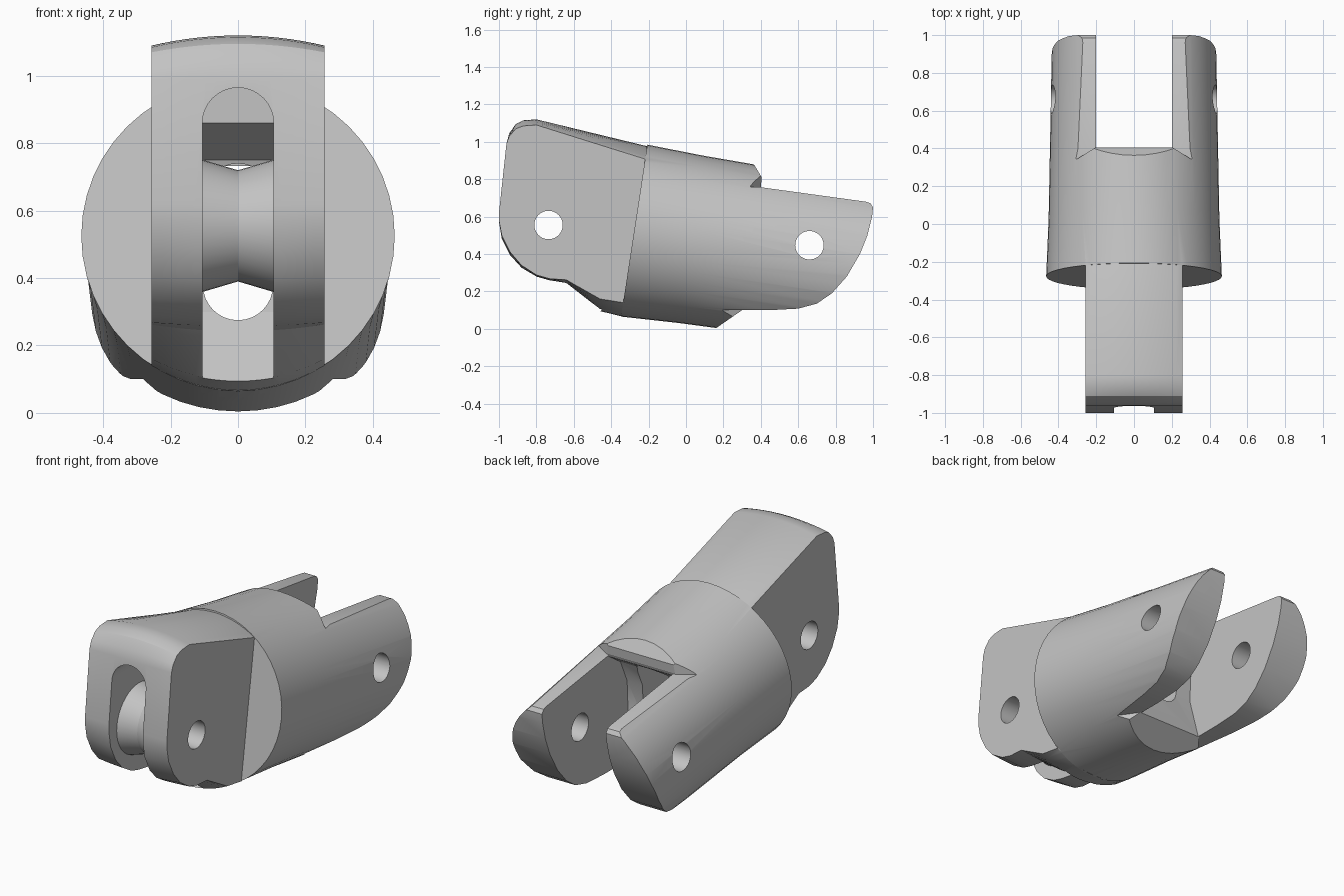
import bpy, bmesh, math
from mathutils import Matrix, Vector

if "Cube" in bpy.data.objects:
    bpy.data.objects.remove(bpy.data.objects["Cube"])

grey = bpy.data.materials.new("plain grey")
grey.use_nodes = True
grey.diffuse_color = (0.55, 0.55, 0.55, 1)
grey.node_tree.nodes["Principled BSDF"].inputs["Base Color"].default_value = grey.diffuse_color


def loft(name, rings):
    """Skin a list of equal-length closed rings and cap both ends."""
    bm = bmesh.new()
    rows = [[bm.verts.new(p) for p in ring] for ring in rings]
    n = len(rows[0])
    for a, b in zip(rows, rows[1:]):
        for i in range(n):
            bm.faces.new((a[i], a[(i + 1) % n], b[(i + 1) % n], b[i]))
    bm.faces.new(rows[0])
    bm.faces.new(rows[-1])
    bmesh.ops.recalc_face_normals(bm, faces=bm.faces[:])
    mesh = bpy.data.meshes.new(name)
    bm.to_mesh(mesh)
    bm.free()
    mesh.materials.append(grey)
    ob = bpy.data.objects.new(name, mesh)
    bpy.context.collection.objects.link(ob)
    return ob


def prism(axis, pts, lo, hi):
    """Extrude a 2D outline along one axis."""
    def place(p, d):
        v = list(p)
        v.insert("xyz".index(axis), d)
        return v
    return loft("cutter", [[place(p, d) for p in pts] for d in (lo, hi)])


def circle(cy, cz, r, n=40):
    return [(cy + r * math.cos(math.tau * i / n), cz + r * math.sin(math.tau * i / n)) for i in range(n)]


def arch(half, low, high, round_low=False):
    """Upright outline with a round top, and a round bottom if asked."""
    top = [(half * math.cos(math.pi * i / 16), high - half + half * math.sin(math.pi * i / 16)) for i in range(17)]
    if round_low:
        return top + [(-x, low + high - z) for x, z in top]
    return top + [(-half, low), (half, low)]


def boolean(ob, operation, *tools):
    for tool in tools:
        tool.hide_render = True
        mod = ob.modifiers.new("join", "BOOLEAN")
        mod.operation, mod.solver, mod.object = operation, "EXACT", tool
        bpy.context.view_layer.update()
        mesh = bpy.data.meshes.new_from_object(ob.evaluated_get(bpy.context.evaluated_depsgraph_get()))
        ob.modifiers.clear()
        ob.data = mesh
        bpy.data.objects.remove(tool)


# Round, slightly tapering barrel on a tilted axis
START = Vector((0, -0.277, 0.525))
tilt = Matrix.Rotation(math.radians(-8.7), 3, "X")
barrel = []
for along, r in ((0, 0.465), (0.31, 0.452), (1.6, 0.428)):
    barrel.append([START + tilt @ Vector((x, along, z)) for x, z in circle(0, 0, r, 48)])
link = loft("hinge_link", barrel)

# Side outline of the fork arms and the web between them
boolean(link, "INTERSECT", prism("x", [
    (-0.8, 1.3), (0.36, 1.3), (0.36, 0.885), (0.405, 0.81), (0.4, 0.757), (0.96, 0.68),
    (0.985, 0.672), (1, 0.65), (0.995, 0.6), (0.97, 0.5), (0.93, 0.4), (0.86, 0.28),
    (0.78, 0.19), (0.7, 0.135), (0.6, 0.108), (0.45, 0.1), (0.3, 0.1), (0.16, 0.003),
    (0.15, -0.2), (-0.8, -0.2)], -0.7, 0.7))

# Bevelled corners of the web, then the slot between the arms
for s in (-1, 1):
    upper = [(0.2, 0.408), (0.3, 0.345), (0.5, 0.345), (0.5, 0.42), (0.2, 0.42)]
    lower = [(0.2, 0.31), (0.29, 0.18), (0.5, 0.18), (0.5, 0.31)]
    boolean(link, "DIFFERENCE",
            prism("z", [(s * x, y) for x, y in upper], 0.757, 1.2),
            prism("z", [(s * x, y) for x, y in lower], -0.2, 0.1))
boolean(link, "DIFFERENCE", prism("x", [
    (0.405, 1.2), (0.405, 0.75), (0.3, 0.68), (0.24, 0.55), (0.23, 0.35), (0.3, 0.1),
    (0.15, -0.01), (0.1, -0.3), (1.3, -0.3), (1.3, 1.2)], -0.2, 0.2))

# Tongue: side outline as y, z and the height of its crown at the middle
outline = [
    (-1, 0.62, 0), (-0.96, 0.99, 0), (-0.945, 1.03, 0.015), (-0.91, 1.07, 0.025),
    (-0.87, 1.085, 0.03), (-0.8, 1.09, 0.03), (-0.21, 0.905, 0.072), (-0.1, 0.8, 0),
    (-0.1, 0.25, 0), (-0.335, 0.14, -0.076), (-0.46, 0.16, -0.065), (-0.64, 0.262, -0.02),
    (-0.73, 0.268, -0.01), (-0.8, 0.288, -0.01), (-0.88, 0.34, -0.015), (-0.94, 0.41, -0.02),
    (-0.985, 0.5, -0.02), (-1, 0.58, -0.01)]
HALF, COLS = 0.256, 16
tongue = []
for i in range(COLS + 1):
    u = 2 * i / COLS - 1
    tongue.append([(u * HALF, y, z + c * (1 - u * u)) for y, z, c in outline])
boolean(link, "UNION", loft("tongue", tongue))

# Pulley slot in the tongue and the passage through the barrel
boolean(link, "DIFFERENCE",
        prism("y", arch(0.106, -0.2, 0.965), -1.2, -0.5),
        prism("x", [(-0.6, -0.2), (-0.46, -0.1), (-0.46, 0.09), (-0.3, 0.3), (-0.26, 0.55),
                    (-0.33, 0.75), (-0.5, 0.86), (-0.6, 0.86)], -0.106, 0.106),
        prism("y", arch(0.104, 0.275, 0.74, True), -0.5, 0.38))

# Grooved pulley hub
FRONT_PIN, REAR_PIN = (-0.735, 0.555), (0.66, 0.447)
hub = loft("pulley_hub", [[(x, y, z) for y, z in circle(*FRONT_PIN, r)]
                          for x, r in ((-0.108, 0.197), (0, 0.165), (0.108, 0.197))])

# Pin holes
for ob, pin in ((link, FRONT_PIN), (link, REAR_PIN), (hub, FRONT_PIN)):
    boolean(ob, "DIFFERENCE", prism("x", circle(*pin, 0.076), -0.8, 0.8))

for ob in (link, hub):
    bpy.ops.object.select_all(action="DESELECT")
    ob.select_set(True)
    bpy.context.view_layer.objects.active = ob
    bpy.ops.object.shade_smooth_by_angle(angle=math.radians(25))
